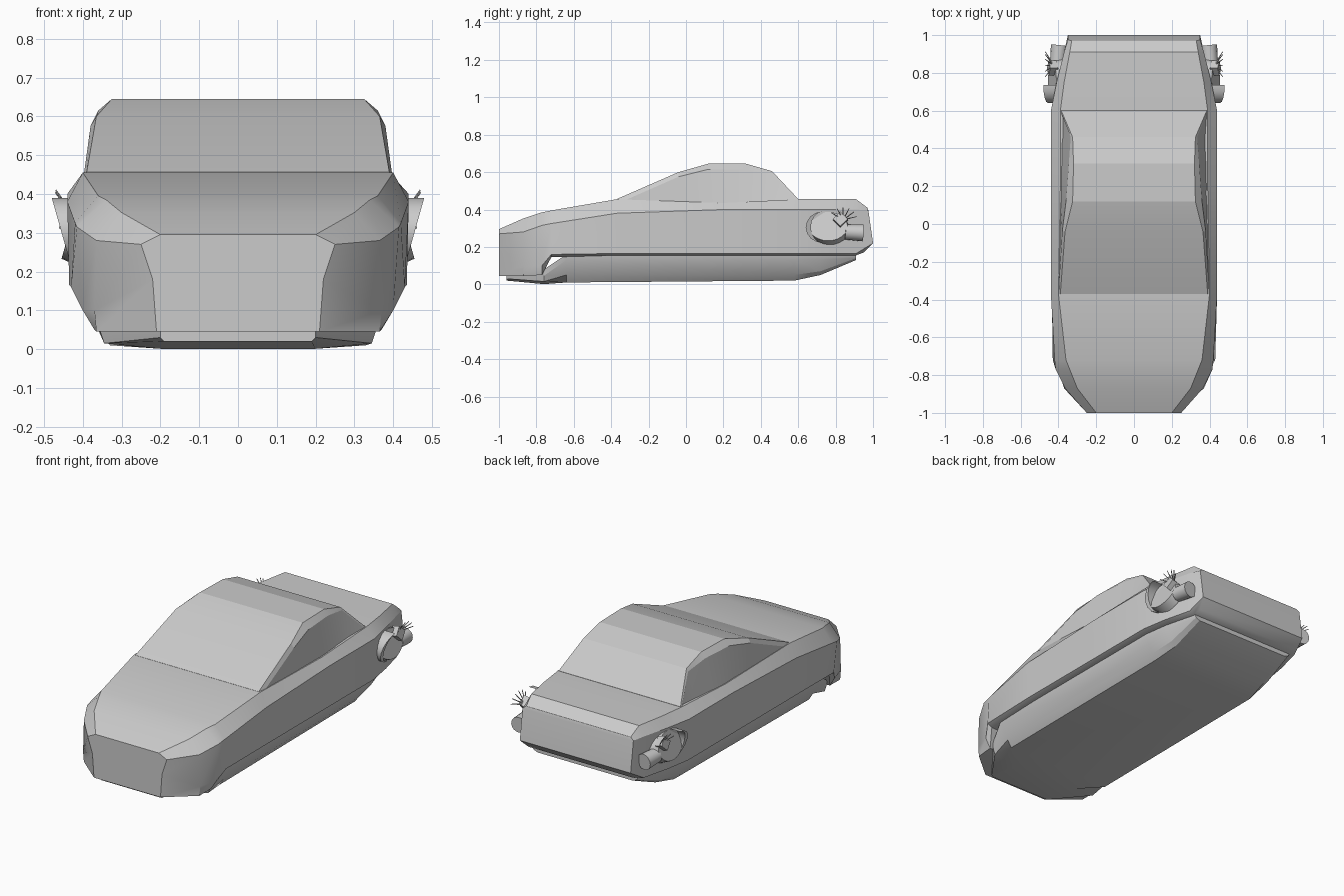
import bpy, bmesh, math
from mathutils import Vector

if "Cube" in bpy.data.objects:
    bpy.data.objects.remove(bpy.data.objects["Cube"])

grey = bpy.data.materials.new("light_grey")
grey.use_nodes = True
COLOUR = (0.6, 0.6, 0.6, 1)
grey.diffuse_color = COLOUR
grey.node_tree.nodes["Principled BSDF"].inputs["Base Color"].default_value = COLOUR


def finish(name, bm, angle=30):
    bmesh.ops.recalc_face_normals(bm, faces=bm.faces)
    mesh = bpy.data.meshes.new(name)
    bm.to_mesh(mesh)
    bm.free()
    mesh.materials.append(grey)
    ob = bpy.data.objects.new(name, mesh)
    bpy.context.collection.objects.link(ob)
    bpy.ops.object.select_all(action='DESELECT')
    ob.select_set(True)
    bpy.context.view_layer.objects.active = ob
    bpy.ops.object.shade_smooth_by_angle(angle=math.radians(angle))
    return ob


def loft(name, sections, angle=30):
    """Skin mirrored half sections: (y, [(x, z, optional y shift), ...])."""
    bm = bmesh.new()
    rings = []
    for y, pts in sections:
        pts = [(p[0], y + (p[2] if len(p) > 2 else 0), p[1]) for p in pts]
        rings.append([bm.verts.new(p) for p in pts]
                     + [bm.verts.new((-x, b, z)) for x, b, z in reversed(pts)])
    n = len(rings[0])
    for a, b in zip(rings, rings[1:]):
        for i in range(n):
            j = (i + 1) % n
            bm.faces.new((a[i], a[j], b[j], b[i]))
    for r in (rings[0], rings[-1]):
        for i in range(n // 2 - 1):
            bm.faces.new((r[i], r[i + 1], r[n - 2 - i], r[n - 1 - i]))
    return finish(name, bm, angle)


# Main shell: underside rim, sill, belt line, shoulder
loft("body_shell", [
    (-1.0, [(.21, .045), (.22, .18), (.25, .27), (.2, .295)]),
    (-.87, [(.365, .045), (.37, .1), (.365, .28), (.3, .352)]),
    (-.77, [(.37, .05), (.4, .1), (.415, .315), (.34, .385)]),
    (-.72, [(.4, .145), (.43, .16), (.42, .325), (.36, .395)]),
    (-.37, [(.41, .155), (.435, .165), (.44, .38), (.4, .455)]),
    (.2, [(.41, .155), (.435, .165), (.44, .4), (.39, .435)]),
    (.6, [(.41, .155), (.435, .165), (.44, .4), (.39, .455)]),
    (.75, [(.38, .155), (.41, .165), (.41, .4), (.37, .455)]),
    (.91, [(.34, .155), (.37, .165), (.37, .4), (.34, .455)]),
    (1.0, [(.33, .17, -.05), (.35, .22), (.35, .395, -.025), (.33, .41, -.03)]),
])

# Cabin: base, upper side, roof edge
loft("cabin", [
    (-.37, [(.4, .4), (.4, .43), (.39, .456)]),
    (-.04, [(.395, .4), (.38, .575), (.365, .6)]),
    (.12, [(.39, .4), (.36, .615), (.325, .645)]),
    (.32, [(.39, .4), (.345, .615), (.32, .645)]),
    (.46, [(.39, .4), (.335, .59), (.325, .605)]),
    (.6, [(.39, .4), (.39, .44), (.385, .456)]),
], 15)

# Lower hull: top, side, chamfer, keel
loft("lower_hull", [
    (-.96, [(.2, .05), (.2, .045), (.2, .03), (.19, .02)]),
    (-.76, [(.36, .08), (.355, .045), (.345, .015), (.2, .001)]),
    (-.64, [(.4, .16), (.395, .13), (.355, .05), (.33, .01)]),
    (.58, [(.4, .16), (.395, .13), (.355, .05), (.33, .02)]),
    (.72, [(.38, .16), (.375, .135), (.34, .07), (.31, .05)]),
    (.91, [(.33, .16), (.33, .15), (.325, .14), (.3, .13)]),
], 20)


def cylinder(bm, start, end, r1, r2, sides=16, stretch=1):
    axis = Vector(end) - Vector(start)
    made = bmesh.ops.create_cone(bm, cap_ends=True, segments=sides,
                                 radius1=r1, radius2=r2, depth=axis.length)["verts"]
    rot = axis.to_track_quat('Z', 'Y').to_matrix()
    centre = (Vector(start) + Vector(end)) / 2
    for v in made:
        v.co = rot @ v.co
        v.co.y *= stretch
        v.co += centre


# Rear side thrusters, one on each side
for side, s in (("left", 1), ("right", -1)):
    bm = bmesh.new()
    cylinder(bm, (s * .38, .76, .295), (s * .433, .76, .31), .088, .08, 24, 1.3)
    finish(side + "_thruster_pod", bm)

    # Curved front guard, flaring outward toward its top
    bm = bmesh.new()
    rows = []
    for k in range(9):
        a = math.radians(90 + 22.5 * k)
        c, z = math.cos(a), .305 + .085 * math.sin(a)
        out = .432 + .048 * max(0, (z - .22) / .17)
        rows.append([bm.verts.new((s * x, .735 + r * c, z)) for x, r in
                     ((.39, .095), (out, .095), (out, .068), (.39, .068))])
    for a, b in zip(rows, rows[1:]):
        for i in range(4):
            j = (i + 1) % 4
            bm.faces.new((a[i], a[j], b[j], b[i]))
    bm.faces.new(rows[0])
    bm.faces.new(rows[-1])
    finish(side + "_thruster_guard", bm)

    bm = bmesh.new()
    cylinder(bm, (s * .405, .85, .28), (s * .395, .945, .275), .04, .045)
    finish(side + "_nozzle", bm)

    bm = bmesh.new()
    cylinder(bm, (s * .41, .825, .34), (s * .452, .825, .35), .04, .04, 4)
    finish(side + "_thruster_block", bm)

    # Thin prongs fanning out from the block
    bm = bmesh.new()
    for angle in (15, 40, 65, 90, 115, 145):
        a = math.radians(angle)
        tip = (s * .47, .84 + .075 * math.cos(a), .345 + .065 * math.sin(a))
        cylinder(bm, (s * .425, .84, .345), tip, .004, .002, 5)
    finish(side + "_prongs", bm)
